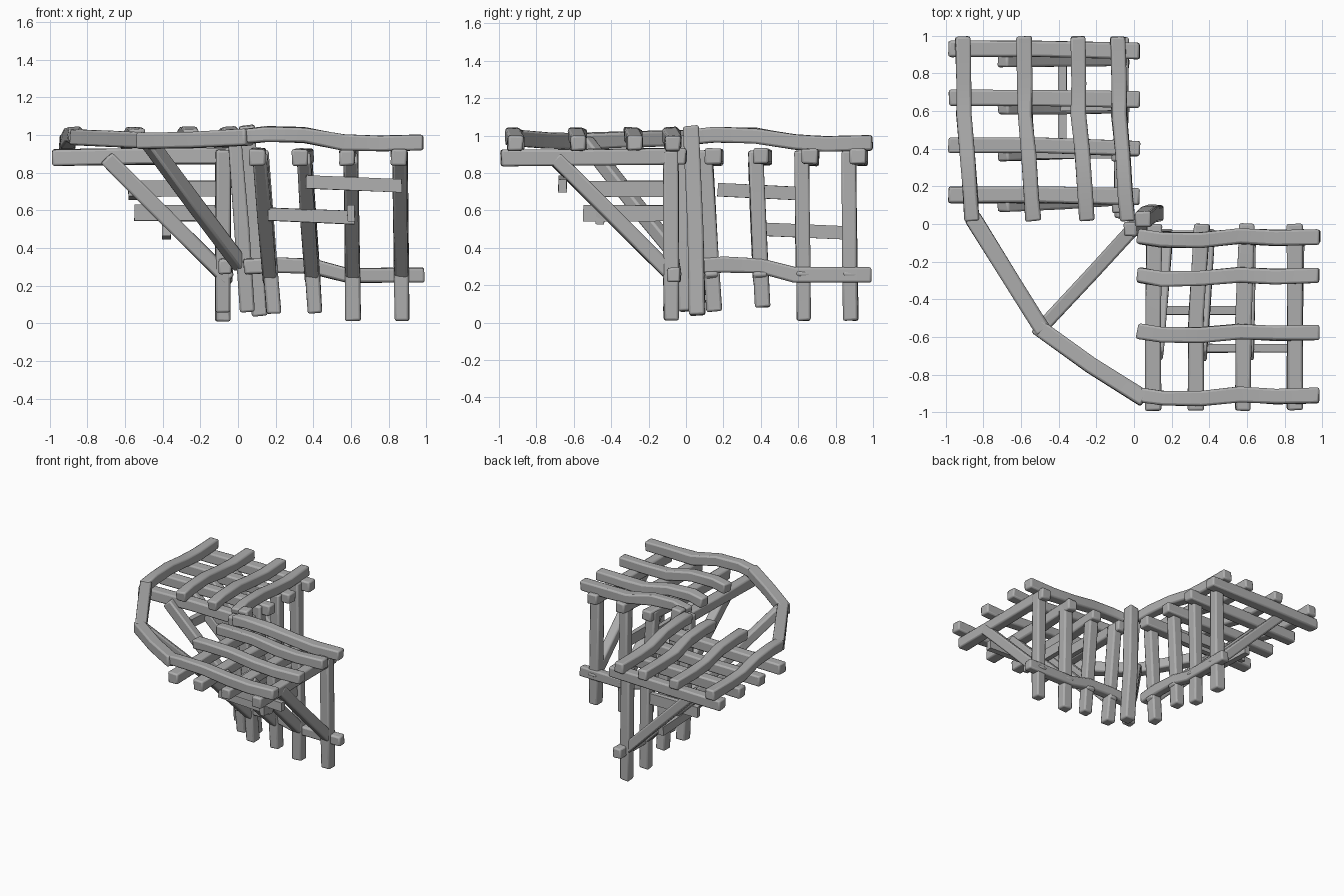
import bpy
import bmesh
import random
from mathutils import Vector

random.seed(4)
if "Cube" in bpy.data.objects:
    bpy.data.objects.remove(bpy.data.objects["Cube"])

wood = bpy.data.materials.new("weathered_grey_wood")
wood.use_nodes = True
wood.diffuse_color = (0.42, 0.42, 0.42, 1)
wood.node_tree.nodes["Principled BSDF"].inputs["Base Color"].default_value = (0.42, 0.42, 0.42, 1)


def timber(name, points, width=0.085, height=0.085, rough=0.004, bevel=0.012):
    """Rough-hewn rectangular timber swept along a path."""
    pts = [Vector(p) for p in points]
    bm = bmesh.new()
    rings = []
    for i, p in enumerate(pts):
        along = (pts[min(i + 1, len(pts) - 1)] - pts[max(i - 1, 0)]).normalized()
        up = Vector((0, 0, 1)) if abs(along.z) < 0.9 else Vector((0, 1, 0))
        side = along.cross(up).normalized()
        up = side.cross(along)
        ring = []
        for a, b in ((-1, -1), (1, -1), (1, 1), (-1, 1)):
            wobble = Vector([random.uniform(-rough, rough) for _ in range(3)])
            ring.append(bm.verts.new(p + side * a * width / 2 + up * b * height / 2 + wobble))
        rings.append(ring)
    for r, s in zip(rings, rings[1:]):
        for k in range(4):
            n = (k + 1) % 4
            bm.faces.new((r[k], r[n], s[n], s[k]))
    bm.faces.new(rings[0][::-1])
    bm.faces.new(rings[-1])
    bmesh.ops.recalc_face_normals(bm, faces=bm.faces)
    mesh = bpy.data.meshes.new(name)
    bm.to_mesh(mesh)
    bm.free()
    mesh.materials.append(wood)
    obj = bpy.data.objects.new(name, mesh)
    bpy.context.collection.objects.link(obj)
    if bevel:
        mod = obj.modifiers.new("worn_edges", "BEVEL")
        mod.width = bevel
        mod.segments = 2
        mod.limit_method = "ANGLE"
        mod.angle_limit = 0.7
    return obj


def wing(label, place, beams, beam_ends, posts, slats, drift, planks):
    """One pergola wing; u runs along the wall, v runs out from it."""
    def put(name, pts, *args, **kw):
        timber(f"{label}_{name}", [place(*p) for p in pts], *args, **kw)

    # rafters standing out from the wall
    v0, v1 = beam_ends
    for u, skew in beams:
        put("rafter", [(u + skew, v0, 0.89), (u, 0.5, 0.885), (u, v1, 0.88)])

    # wall posts and the slanted struts rising from them
    for top, foot, base in posts:
        mid = top + (foot - top) * 0.7
        put("post", [(foot, 0.08, base), (mid, 0.08, 0.3), (top, 0.08, 0.92)], 0.08, 0.08)
        put("strut", [(mid, 0.05, 0.23), (mid * 0.5 + top * 0.5, 0.39, 0.57), (top, 0.7, 0.88)],
            0.075, 0.08)

    # lower rail tying the posts together
    put("lower_rail", [(0.03, 0.07, 0.3), (0.2, 0.07, 0.31), (0.4, 0.07, 0.3),
                       (0.58, 0.065, 0.255), (0.99, 0.065, 0.255)], 0.07, 0.08)

    # wavy slats resting on the rafters
    for v in slats:
        put("slat", [(u, v + d, z) for u, d, z in drift], 0.08, 0.08)

    # flat planks nailed across the struts
    for ua, ub, v, z in planks:
        put("cross_plank", [(ua, v, z + 0.01), (ub, v, z - 0.01)], 0.045, 0.07, 0.002, 0)

    # short ties between a post and its strut
    put("lower_tie", [(posts[2][0], 0.1, 0.585), (posts[2][0], 0.55, 0.585)], 0.04, 0.085, 0.002, 0)
    put("upper_tie", [(posts[1][0], 0.1, 0.715), (posts[1][0], 0.55, 0.715)], 0.04, 0.085, 0.002, 0)


wing("front", lambda u, v, z: (u, -v, z),
     beams=[(0.1, 0.01), (0.33, 0.03), (0.58, 0.02), (0.855, 0.0)],
     beam_ends=(0.0, 0.99),
     posts=[(0.12, 0.19, 0.05), (0.35, 0.41, 0.05), (0.6, 0.61, 0.01), (0.86, 0.87, 0.01)],
     slats=[0.075, 0.28, 0.58, 0.915],
     drift=[(0.02, -0.01, 0.99), (0.15, 0.01, 1.005), (0.35, 0.01, 1.0),
            (0.56, -0.01, 0.96), (0.75, 0.0, 0.955), (0.985, -0.005, 0.96)],
     planks=[(0.36, 0.87, 0.66, 0.74), (0.16, 0.62, 0.46, 0.57)])

wing("back", lambda u, v, z: (-v, u, z),
     beams=[(0.155, -0.01), (0.42, -0.02), (0.67, -0.01), (0.93, -0.01)],
     beam_ends=(-0.03, 0.985),
     posts=[(0.1, 0.15, 0.06), (0.37, 0.41, 0.08), (0.62, 0.63, 0.01), (0.87, 0.88, 0.01)],
     slats=[0.08, 0.295, 0.58, 0.905],
     drift=[(0.02, -0.045, 0.99), (0.15, -0.035, 1.005), (0.37, -0.02, 1.0),
            (0.58, 0.0, 0.965), (0.75, 0.0, 0.955), (0.995, 0.005, 0.96)],
     planks=[(0.17, 0.62, 0.56, 0.7), (0.4, 0.87, 0.38, 0.49)])

# outer border beams turning the corner
timber("corner_border_back", [(-0.86, 0.04, 0.99), (-0.68, -0.25, 0.98), (-0.48, -0.57, 0.97)])
timber("corner_border_front", [(-0.52, -0.54, 0.97), (-0.23, -0.75, 0.975), (0.06, -0.93, 0.99)])

# diagonal strut supporting the corner
timber("corner_strut", [(0.02, 0.0, 0.3), (-0.23, -0.27, 0.63), (-0.48, -0.54, 0.97)], 0.07, 0.075)

# leaning posts in the inner corner
timber("corner_post", [(0.115, 0.06, 0.04), (0.08, 0.05, 0.5), (0.045, 0.025, 1.05)], 0.085, 0.085)
timber("corner_brace_post", [(0.05, 0.0, 0.06), (0.02, -0.02, 0.5), (-0.02, -0.03, 1.0)], 0.075, 0.075)

# smooth shading with crisp edges
for obj in bpy.context.scene.objects:
    obj.select_set(obj.type == "MESH")
    if obj.type == "MESH":
        bpy.context.view_layer.objects.active = obj
bpy.ops.object.shade_smooth_by_angle(angle=0.6)
